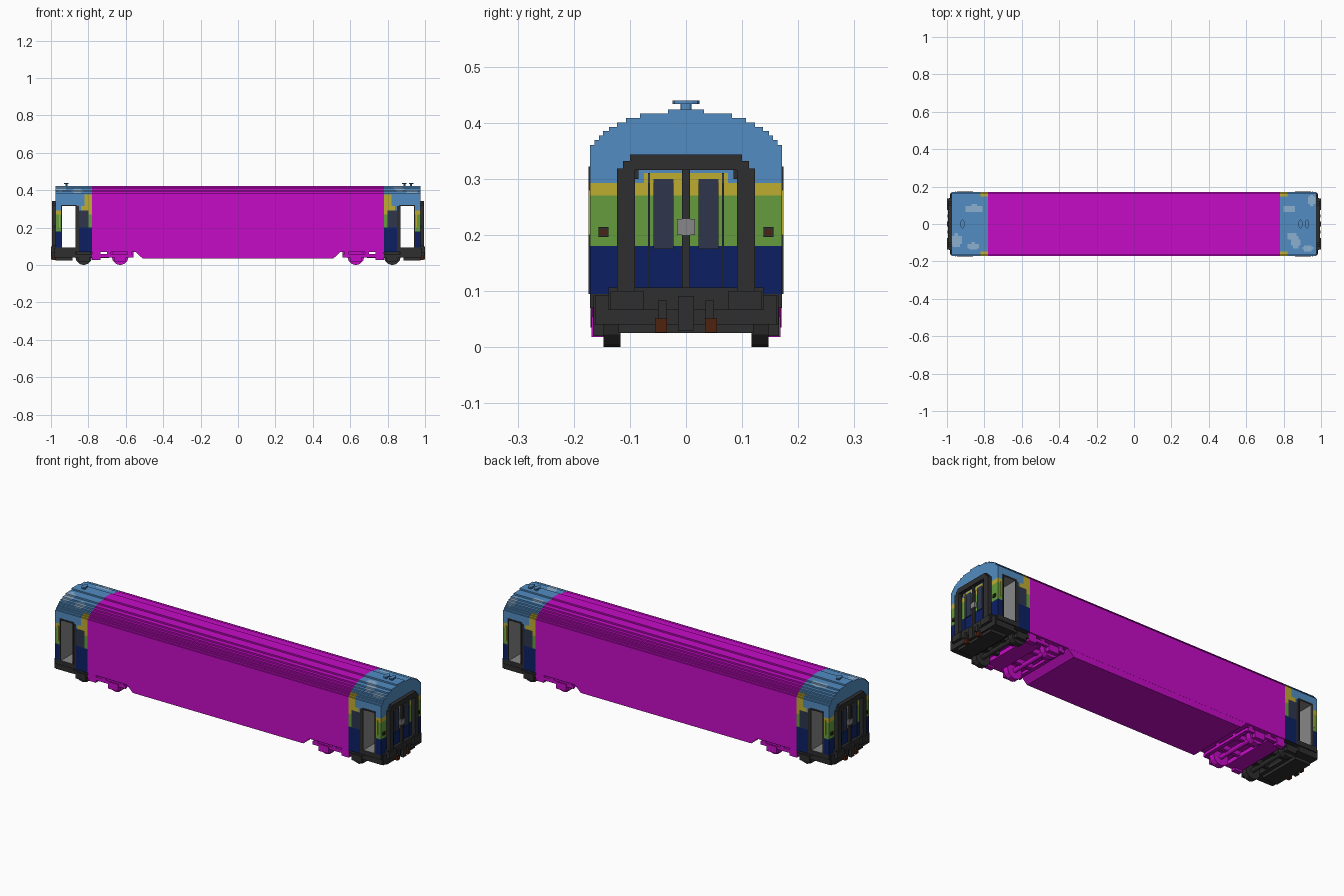
import bpy, bmesh, math
from mathutils import Matrix, Vector

cube = bpy.data.objects.get("Cube")
if cube:
    bpy.data.objects.remove(cube, do_unlink=True)


def material(name, rgb):
    lin = [(c / 255 / 12.92) if c <= 10 else ((c / 255 + 0.055) / 1.055) ** 2.4 for c in rgb]
    m = bpy.data.materials.new(name)
    m.use_nodes = True
    m.diffuse_color = (*lin, 1)
    bsdf = next(n for n in m.node_tree.nodes if n.type == 'BSDF_PRINCIPLED')
    bsdf.inputs["Base Color"].default_value = (*lin, 1)
    bsdf.inputs["Roughness"].default_value = 0.8
    return m


MATS = {n: material(n, c) for n, c in {
    "magenta": (198, 12, 198), "sky blue": (82, 140, 194), "pale blue": (140, 176, 208),
    "yellow": (190, 172, 48), "green": (102, 156, 62), "navy": (12, 32, 100),
    "charcoal": (46, 46, 46), "slate": (46, 54, 76), "grey": (135, 135, 135),
    "rust": (78, 34, 16)}.items()}
ORDER = list(MATS)


def finish(name, bm, mats):
    me = bpy.data.meshes.new(name)
    bm.to_mesh(me)
    bm.free()
    for m in mats:
        me.materials.append(MATS[m])
    ob = bpy.data.objects.new(name, me)
    bpy.context.collection.objects.link(ob)
    return ob


def copies(y0):
    """Mirror signs: both ends always, both sides when off the centre line."""
    return [(sx, sy) for sx in (1, -1) for sy in ((1, -1) if y0 >= 0 else (1,))]


def boxes(name, mat, items):
    """Boxes given as x0, x1, y0, y1, z0, z1 at the +x end, mirrored."""
    bm = bmesh.new()
    for x0, x1, y0, y1, z0, z1 in items:
        for sx, sy in copies(y0):
            c = Vector((sx * (x0 + x1) / 2, sy * (y0 + y1) / 2, (z0 + z1) / 2))
            bmesh.ops.create_cube(bm, size=1, matrix=Matrix.Translation(c) @ Matrix.Diagonal(
                (x1 - x0, y1 - y0, z1 - z0, 1)))
    return finish(name, bm, [mat])


def wheels(name, mat, x):
    bm = bmesh.new()
    for sx, sy in copies(0.1):
        for r, w, y in ((0.045, 0.03, 0.132), (0.012, 0.14, 0.07)):
            bmesh.ops.create_cone(bm, cap_ends=True, segments=12, radius1=r, radius2=r, depth=w,
                                  matrix=Matrix.Translation((sx * x, sy * y, 0.045)) @
                                  Matrix.Rotation(math.pi / 2, 4, 'X'))
    return finish(name, bm, [mat])


# Body shell: stepped roof profile, extruded along the car
steps = [(.171, .36), (.163, .369), (.155, .377), (.148, .385), (.137, .392),
         (.123, .40), (.107, .408), (.082, .416), (.032, .424)]
half = [(.171, .07)]
for i, (y, z) in enumerate(steps):
    half.append((y, z))
    if i + 1 < len(steps):
        half.append((steps[i + 1][0], z))
profile = half + [(-y, z) for y, z in reversed(half)]
bm = bmesh.new()
face = bm.faces.new([bm.verts.new((-.975, y, z)) for y, z in profile])
ext = bmesh.ops.extrude_face_region(bm, geom=[face])
bmesh.ops.translate(bm, vec=(1.95, 0, 0),
                    verts=[v for v in ext["geom"] if isinstance(v, bmesh.types.BMVert)])
bmesh.ops.recalc_face_normals(bm, faces=bm.faces)


def cut(co, no):
    bmesh.ops.bisect_plane(bm, geom=bm.verts[:] + bm.edges[:] + bm.faces[:],
                           plane_co=co, plane_no=no, dist=1e-5)


for z in (.095, .18, .2, .27, .293, .315):
    cut((0, 0, z), (0, 0, 1))
for s in (1, -1):
    for y in (.016, .048, .065, .095, .115, .13):
        cut((0, s * y, 0), (0, 1, 0))
    for i in range(20):
        cut((s * (.78 + .01 * i), 0, 0), (1, 0, 0))

# Pale swirls on the end roofs: x, y, x radius, y radius
swirls = [(-.855, .08, .045, .022), (-.95, -.09, .03, .035), (-.86, -.12, .03, .02),
          (.83, .08, .035, .018), (.845, -.065, .03, .022), (.865, -.1, .022, .03),
          (.95, .125, .02, .03), (.93, -.13, .03, .016)]


def shell_colour(c, n):
    x = abs(c.x)
    if x < .78:
        return "magenta"
    if n.z < -.5 or (c.z < .095 and x > .87):
        return "charcoal"
    if c.z > .315:
        if x < .82 and abs(c.y) > .15 and c.z < .378:
            return "yellow"
        if abs(n.x) < .5 and any(((c.x - a) / p) ** 2 + ((c.y - b) / q) ** 2 < 1
                                 for a, b, p, q in swirls):
            return "pale blue"
        return "sky blue"
    if abs(n.y) > .5 and x < .87:
        if x > .855:
            return "charcoal"
        if c.z > .293:
            return "yellow" if x < .84 else "sky blue"
        if c.z > .2 and x > .8:
            return "slate"
        return "navy" if c.z < .2 else "green" if c.z < .27 else "yellow"
    return ("navy" if c.z < .18 else "green" if c.z < .27 else
            "yellow" if c.z < .293 else "sky blue")


doorway = []
for f in bm.faces:
    c = f.calc_center_median()
    f.material_index = ORDER.index(shell_colour(c, f.normal))
    if abs(f.normal.y) > .5 and .87 < abs(c.x) < .94 and .095 < c.z < .315:
        doorway.append(f)
bmesh.ops.delete(bm, geom=doorway, context='FACES')
finish("body_shell", bm, ORDER)

# Walk-through vestibule lining
boxes("vestibule_lining", "grey", [
    (.866, .87, -.1705, .1705, .09, .32), (.94, .944, -.1705, .1705, .09, .32),
    (.87, .94, -.1705, .1705, .091, .095), (.87, .94, -.1705, .1705, .315, .319)])
boxes("side_door_frame", "charcoal", [(.862, .87, .171, .174, .095, .322),
                                      (.94, .947, .171, .174, .095, .322),
                                      (.862, .947, .171, .174, .315, .322)])
boxes("side_handrail", "yellow", [(.952, .958, .171, .174, .2, .28)])

# Underfloor tank with sloped ends
bm = bmesh.new()
keel = [(-.55, .072), (-.51, .035), (.51, .035), (.55, .072)]
face = bm.faces.new([bm.verts.new((x, -.1705, z)) for x, z in keel])
ext = bmesh.ops.extrude_face_region(bm, geom=[face])
bmesh.ops.translate(bm, vec=(0, .341, 0),
                    verts=[v for v in ext["geom"] if isinstance(v, bmesh.types.BMVert)])
bmesh.ops.recalc_face_normals(bm, faces=bm.faces)
finish("underfloor", bm, ["magenta"])

# Bogies, split into an inner and an outer half
wheels("inner_wheels", "magenta", .63)
wheels("outer_wheels", "charcoal", .825)
boxes("inner_bogie_frame", "magenta", [
    (.56, .78, .148, .163, .04, .058), (.60, .66, .147, .168, .018, .055),
    (.57, .59, .148, .163, .055, .072), (.68, .70, .148, .163, .055, .072),
    (.735, .78, .14, .166, .028, .072), (.69, .78, -.148, .148, .038, .06),
    (.56, .58, -.15, .15, .045, .06), (.56, .70, .05, .07, .045, .072)])
boxes("outer_bogie_frame", "charcoal", [
    (.78, .875, .148, .163, .04, .058), (.795, .855, .147, .166, .02, .055),
    (.865, .885, -.15, .15, .04, .06), (.78, .87, .05, .07, .045, .072)])

# End sill and buffer beam
boxes("end_sill", "charcoal", [(.87, .978, -.165, .165, .04, .092),
                               (.885, .975, -.12, .12, .025, .041),
                               (.975, .985, -.162, .162, .04, .092),
                               (.975, .99, -.138, .138, .066, .106)])
boxes("buffer", "charcoal", [(.985, 1.0, .075, .135, .066, .1),
                             (.985, 1.0, -.014, .014, .03, .09),
                             (.985, .997, .035, .05, .05, .083)])
boxes("coupling_hose", "rust", [(.976, .993, .034, .055, .026, .052)])

# Gangway frame and end doors
boxes("gangway_frame", "charcoal", [
    (.975, .995, .091, .123, .1, .318), (.975, .995, -.112, .112, .316, .332),
    (.975, .995, -.1, .1, .33, .343), (.975, .985, -.007, .007, .105, .32),
    (.975, .98, .085, .092, .3, .318)])
boxes("end_door_header", "yellow", [(.975, .977, -.075, .075, .293, .31)])
boxes("end_door_edge", "slate", [(.975, .979, .064, .068, .105, .31)])
boxes("end_door_window", "slate", [(.975, .979, .022, .058, .175, .3)])
boxes("end_door_lock", "grey", [(.975, .987, -.016, .016, .2, .228)])

# Tail lights
boxes("tail_light_housing", "charcoal", [(.975, .98, .138, .156, .196, .214)])
boxes("tail_light_lens", "rust", [(.98, .982, .142, .152, .2, .21)])

# Roof antennas
bm = bmesh.new()
for x in (-.917, .89, .925):
    for rx, ry, z0, z1 in ((.005, .01, .422, .434), (.012, .024, .433, .44)):
        bmesh.ops.create_cone(bm, cap_ends=True, segments=12, radius1=1, radius2=1, depth=1,
                              matrix=Matrix.Translation((x, 0, (z0 + z1) / 2)) @
                              Matrix.Diagonal((rx, ry, z1 - z0, 1)))
finish("roof_antennas", bm, ["sky blue"])
